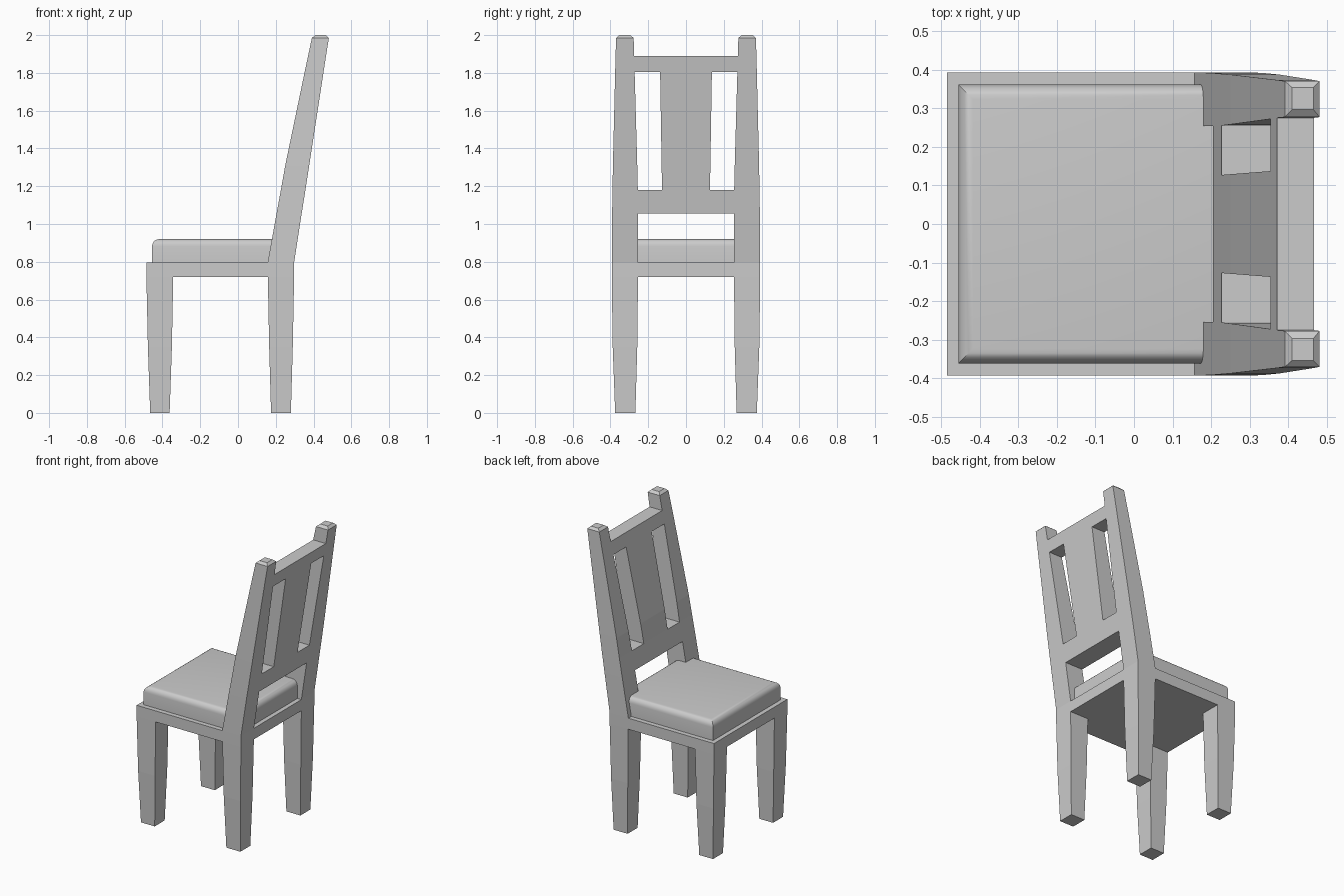
import bpy, bmesh

if "Cube" in bpy.data.objects:
    bpy.data.objects.remove(bpy.data.objects["Cube"])

# Frame cross-section per level: z, front leg x (front, back), rear post x (front, back),
# half-width y (outer, inner, splat)
LEVELS = [
    (0.00, -.465, -.362, .175, .280, .375, .268, .12),
    (0.35, -.477, -.350, .165, .290, .388, .258, .12),
    (0.72, -.485, -.343, .158, .297, .393, .254, .12),
    (0.795, -.485, -.343, .157, .297, .393, .254, .12),
    (1.055, -.485, -.343, .204, .337, .391, .254, .125),
    (1.18, -.485, -.343, .227, .357, .389, .255, .127),
    (1.31, -.485, -.343, .250, .377, .387, .258, .129),
    (1.805, -.485, -.343, .353, .453, .375, .272, .137),
    (1.89, -.485, -.343, .371, .466, .373, .275, .137),
    (1.985, -.485, -.343, .391, .481, .370, .277, .137),
    (2.00, -.485, -.343, .409, .465, .354, .296, .137),
]


def point(i, j, k):
    z, *v = LEVELS[k]
    outer, inner, splat = v[4:]
    return v[i], (-outer, -inner, -splat, splat, inner, outer)[j], z


def filled_cells():
    corners, middle, full = (0, 4), (0, 2, 4), range(5)
    cells = set()
    # tapered legs
    for k in (0, 1):
        cells |= {(i, j, k) for i in (0, 2) for j in corners}
    # seat slab
    cells |= {(i, j, 2) for i in range(3) for j in full}
    # back: posts, lower rail, splat, upper rail, post tips
    rows = {3: corners, 4: full, 5: middle, 6: middle, 7: full, 8: corners, 9: corners}
    for k, cols in rows.items():
        cells |= {(2, j, k) for j in cols}
    return cells


def add_object(name, bm):
    bmesh.ops.recalc_face_normals(bm, faces=bm.faces)
    mesh = bpy.data.meshes.new(name)
    bm.to_mesh(mesh)
    bm.free()
    obj = bpy.data.objects.new(name, mesh)
    bpy.context.collection.objects.link(obj)
    return obj


# Chair frame: one welded skin around the filled cells
bm = bmesh.new()
verts = {}
cells = filled_cells()


def vert(key):
    if key not in verts:
        verts[key] = bm.verts.new(point(*key))
    return verts[key]


for cell in cells:
    for axis in range(3):
        for side in (0, 1):
            near = list(cell)
            near[axis] += 2 * side - 1
            if tuple(near) in cells:
                continue
            ring = []
            for a, b in ((0, 0), (1, 0), (1, 1), (0, 1)):
                key = list(cell)
                key[axis] += side
                key[(axis + 1) % 3] += a
                key[(axis + 2) % 3] += b
                ring.append(vert(tuple(key)))
            bm.faces.new(ring)
add_object("chair_frame", bm)

# Seat cushion: box with rounded top edges
bm = bmesh.new()
bmesh.ops.create_cube(bm, size=1)
for v in bm.verts:
    v.co = (-.094 + v.co.x * .722, v.co.y * .722, .8575 + v.co.z * .125)
top = [e for e in bm.edges if all(v.co.z > .9 for v in e.verts)]
bmesh.ops.bevel(bm, geom=top, offset=.038, segments=5, profile=.5, affect='EDGES')
cushion = add_object("seat_cushion", bm)
bpy.context.view_layer.objects.active = cushion
cushion.select_set(True)
bpy.ops.object.shade_smooth_by_angle(angle=0.6)
